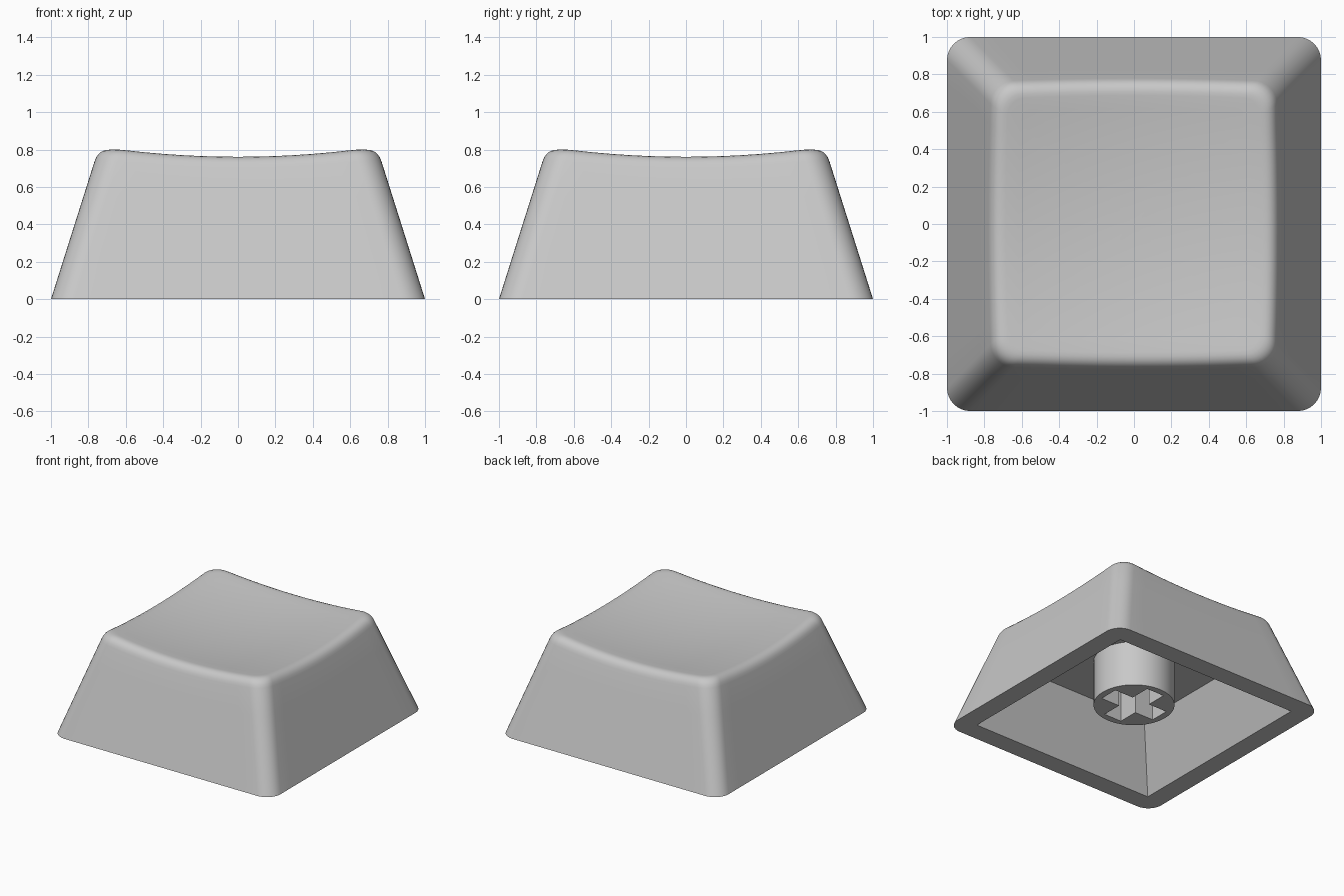
import bpy
import bmesh
import math

cube = bpy.data.objects.get("Cube")
if cube:
    bpy.data.objects.remove(cube, do_unlink=True)

grey = bpy.data.materials.new("light grey plastic")
grey.use_nodes = True
COLOUR = (0.58, 0.58, 0.58, 1)
grey.diffuse_color = COLOUR
bsdf = next(n for n in grey.node_tree.nodes if n.type == 'BSDF_PRINCIPLED')
bsdf.inputs["Base Color"].default_value = COLOUR

TAPER = 0.316          # how far the walls lean in per unit of height
RADIUS = 0.125         # rounding of the vertical corners
FILLET = 0.07          # rounding of the top edge
ARC, SIDE = 8, 12      # segments per corner and per straight side


def finish(bm, name):
    bmesh.ops.remove_doubles(bm, verts=bm.verts, dist=1e-5)
    bmesh.ops.recalc_face_normals(bm, faces=bm.faces)
    mesh = bpy.data.meshes.new(name)
    bm.to_mesh(mesh)
    bm.free()
    mesh.materials.append(grey)
    obj = bpy.data.objects.new(name, mesh)
    bpy.context.collection.objects.link(obj)
    bpy.ops.object.select_all(action='DESELECT')
    obj.select_set(True)
    bpy.context.view_layer.objects.active = obj
    bpy.ops.object.shade_smooth_by_angle(angle=math.radians(30))
    return obj


def ring_params():
    """Corner signs, arc direction and slide along the following side."""
    params = []
    for q in range(4):
        turn = q * math.pi / 2
        for i in range(ARC + 1):
            params.append((turn, i / ARC * math.pi / 2, 0))
        for i in range(1, SIDE):
            params.append((turn, math.pi / 2, i / SIDE))
    return params


def square_point(param, half, radius):
    """Point on a rounded square."""
    turn, angle, slide = param
    inner = half - radius
    x = inner * (1 - 2 * slide) + radius * math.cos(angle)
    y = inner + radius * math.sin(angle)
    c, s = math.cos(turn), math.sin(turn)
    return x * c - y * s, x * s + y * c


def dish(x, y):
    return 0.712 + (x * x + y * y) / 9.8


def column(param):
    """Points from the cavity ceiling, over the rim and wall, to the dish centre."""
    points = [(*square_point(param, 0.63, 0), 0.49),
              (*square_point(param, 0.84, 0), 0)]
    # where the leaning wall meets the dish
    z = 0.78
    for _ in range(8):
        edge = square_point(param, 1 - TAPER * z, RADIUS)
        z = dish(*edge)
    low = z - FILLET
    for k in range(5):
        h = low * k / 4
        points.append((*square_point(param, 1 - TAPER * h, RADIUS), h))
    # curved top edge
    start, corner = points[-1], (*edge, z)
    top = square_point(param, 1 - TAPER * z - FILLET, RADIUS - FILLET / 2)
    end = (*top, dish(*top))
    for k in range(1, 7):
        t = k / 6
        points.append(tuple((1 - t) ** 2 * a + 2 * t * (1 - t) * b + t * t * c
                            for a, b, c in zip(start, corner, end)))
    # dished top
    for k in range(9, -1, -1):
        x, y = top[0] * k / 10, top[1] * k / 10
        points.append((x, y, dish(x, y)))
    return points


# Hollow cap shell
bm = bmesh.new()
columns = [[bm.verts.new(p) for p in column(param)] for param in ring_params()]
for a, b in zip(columns, columns[1:] + columns[:1]):
    for i in range(len(a) - 1):
        bm.faces.new((a[i], b[i], b[i + 1], a[i + 1]))
bmesh.ops.remove_doubles(bm, verts=bm.verts, dist=1e-5)
bmesh.ops.holes_fill(bm, edges=[e for e in bm.edges if e.is_boundary], sides=0)
finish(bm, "cap_shell")


# Round mounting stem with a cross-shaped socket
def wall(bm, outline, bottom, top):
    """Upright wall around an outline, closed at the top; returns its bottom edges."""
    low = [bm.verts.new((x, y, bottom)) for x, y in outline]
    high = [bm.verts.new((x, y, top)) for x, y in outline]
    n = len(outline)
    for i in range(n):
        j = (i + 1) % n
        bm.faces.new((low[i], low[j], high[j], high[i]))
    bm.faces.new(high)
    return [bm.edges.get((low[i], low[(i + 1) % n])) for i in range(n)]


STEM_BOTTOM = 0.115
circle = [(0.305 * math.cos(i * math.tau / 48), 0.305 * math.sin(i * math.tau / 48))
          for i in range(48)]
LONG, WIDE = 0.25, 0.08
cross = []
for q in range(4):
    c, s = round(math.cos(q * math.pi / 2)), round(math.sin(q * math.pi / 2))
    for x, y in ((LONG, -WIDE), (LONG, WIDE), (WIDE, WIDE)):
        cross.append((x * c - y * s, x * s + y * c))

bm = bmesh.new()
edges = wall(bm, circle, STEM_BOTTOM, 0.51) + wall(bm, cross, STEM_BOTTOM, 0.48)
bmesh.ops.triangle_fill(bm, edges=edges, use_beauty=True)
finish(bm, "mounting_stem")
